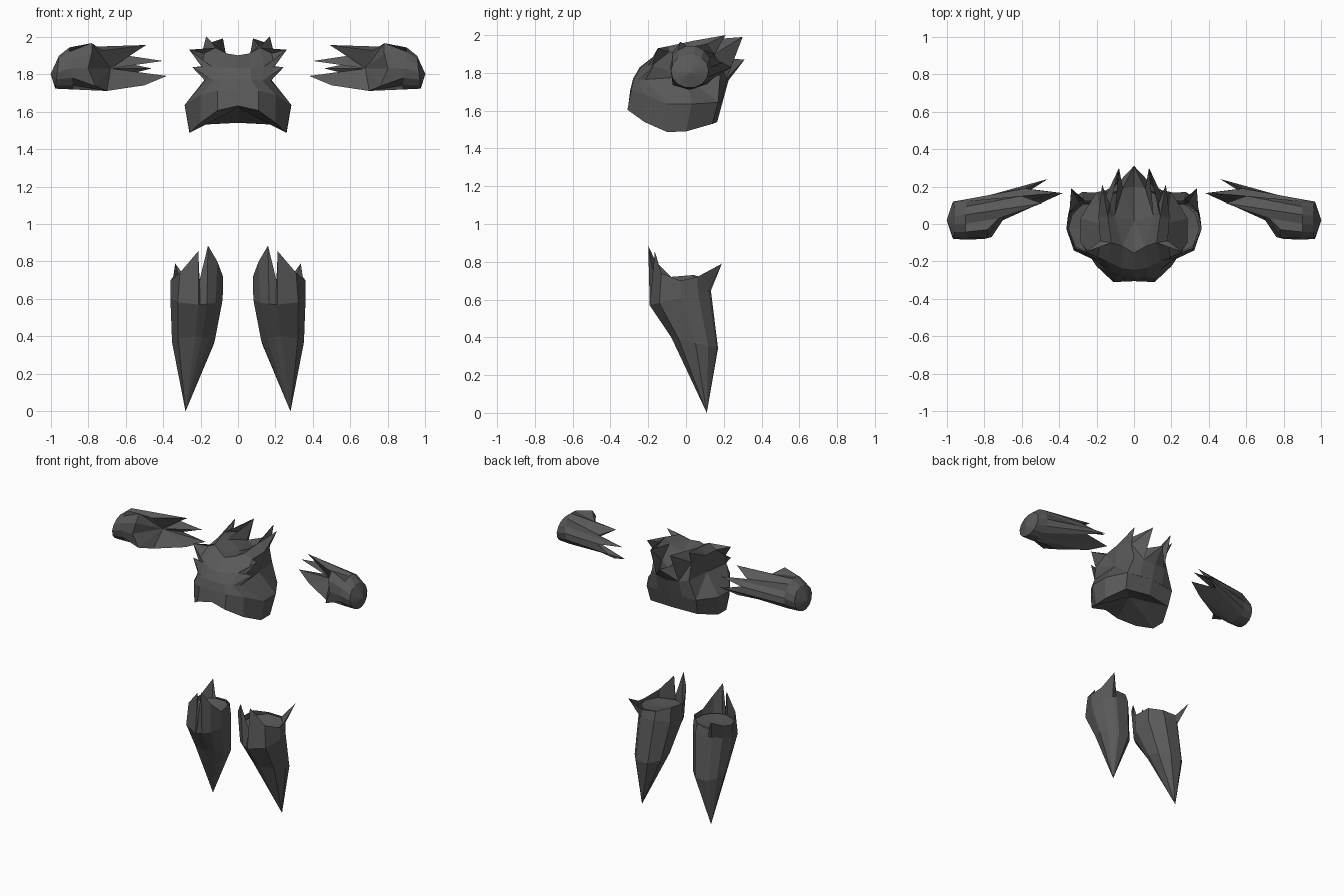
import bpy, bmesh
from math import sin, cos, pi, atan2

if "Cube" in bpy.data.objects:
    bpy.data.objects.remove(bpy.data.objects["Cube"])

dark = bpy.data.materials.new("dark_metal")
dark.diffuse_color = (.1, .1, .1, 1)
dark.use_nodes = True
dark.node_tree.nodes["Principled BSDF"].inputs["Base Color"].default_value = dark.diffuse_color


def build(name, polys):
    """Make a flat-shaded shell from polygons given as point lists."""
    bm = bmesh.new()
    for p in polys:
        bm.faces.new([bm.verts.new(v) for v in p])
    bmesh.ops.remove_doubles(bm, verts=bm.verts, dist=0.0005)
    bmesh.ops.recalc_face_normals(bm, faces=bm.faces)
    me = bpy.data.meshes.new(name)
    bm.to_mesh(me)
    bm.free()
    me.materials.append(dark)
    ob = bpy.data.objects.new(name, me)
    bpy.context.collection.objects.link(ob)


def strip(rows, closed=False):
    """Quads between successive rows of points."""
    out = []
    for a, b in zip(rows, rows[1:]):
        n = len(a)
        for i in range(n if closed else n - 1):
            j = (i + 1) % n
            out.append([a[i], a[j], b[j], b[i]])
    return out


def spike(tip, *base):
    """Triangles from an open chain of points to a tip."""
    return [[a, b, tip] for a, b in zip(base, base[1:])]


def fan(ring, tip):
    return spike(tip, *ring, ring[0])


def flip(polys, s):
    return [[(s * p[0], p[1], p[2]) for p in f] for f in polys]


# chest shell, right half: front panel from hem to neck
front = [
    [(0, -.305, 1.63), (.11, -.31, 1.605), (.2, -.22, 1.54), (.257, -.1, 1.487)],
    [(0, -.295, 1.71), (.11, -.29, 1.71), (.2, -.225, 1.69), (.285, -.1, 1.635)],
    [(0, -.28, 1.77), (.07, -.275, 1.77), (.13, -.25, 1.765), (.176, -.215, 1.765)],
    [(0, -.245, 1.83), (.07, -.235, 1.835), (.14, -.20, 1.84), (.195, -.18, 1.84)],
    [(0, -.155, 1.90), (.06, -.12, 1.91), (.12, -.10, 1.94), (.18, -.09, 1.91)],
]
chest = strip(front)
# band around side and back
hem = [(.257, -.1, 1.487), (.26, 0, 1.49), (.19, .14, 1.53), (0, .165, 1.54)]
band = [(.285, -.1, 1.635), (.285, .03, 1.635), (.2, .17, 1.645), (0, .195, 1.65)]
chest += strip([hem, band])
# back panel
back = [
    [(0, .195, 1.65), (.1, .185, 1.647), (.2, .17, 1.645)],
    [(0, .225, 1.76), (.09, .215, 1.77), (.15, .18, 1.78)],
    [(0, .2, 1.84), (.06, .19, 1.88), (.15, .15, 1.90)],
]
chest += strip(back)
# shoulder straps beside the neck
strap = [
    [(.06, -.12, 1.91), (.12, -.10, 1.94), (.18, -.09, 1.91)],
    [(.105, .04, 1.93), (.14, .04, 1.97), (.19, .04, 1.92)],
    [(.06, .19, 1.88), (.13, .15, 1.94), (.15, .15, 1.90)],
]
chest += strip(strap)
# recessed fills of the neck, the armhole and the underside
chest += spike((0, .02, 1.88), front[4][0], strap[0][0], strap[1][0], back[2][1], back[2][0])
chest += fan([band[0], band[1], band[2], back[1][2], back[2][2], strap[1][2],
              front[4][3], front[3][3], front[2][3]], (.17, 0, 1.78))
chest += spike((0, -.05, 1.62), *front[0], *hem[1:])
# spikes: two flaring at the front of the armhole, the rest behind the neck
chest += spike((.245, -.17, 1.838), front[2][2], front[2][3], front[3][3], front[3][2])
chest += spike((.26, -.15, 1.93), front[3][2], front[3][3], front[4][3], front[4][2])
chest += spike((.17, .21, 2.0), strap[1][0], strap[1][1], strap[1][2], strap[2][2])
chest += spike((.08, .30, 1.99), strap[1][0], back[2][1], back[1][1], back[2][2], strap[1][1])
chest += spike((0, .31, 1.87), back[2][0], back[2][1], back[1][1], back[1][0])
build("chest_armor", chest + flip(chest, -1))

# gauntlet: closed hand end, jagged elbow end with a recessed bowl
jag = [(.80, -.08, 1.83), (.76, -.07, 1.735), (.70, .02, 1.71), (.50, .11, 1.74),
       (.38, .165, 1.79), (.58, .19, 1.80), (.46, .24, 1.83), (.58, .19, 1.855),
       (.40, .165, 1.87), (.60, .15, 1.90), (.49, .11, 1.955), (.72, .03, 1.925),
       (.78, -.03, 1.965), (.78, -.07, 1.91)]


def arm_ring(x, lean, cy, cz, ry, rz):
    out = []
    for i in range(14):
        a = 2 * pi * i / 14
        out.append((x + lean * sin(a), cy - ry * cos(a), cz - rz * sin(a)))
    return out


end = arm_ring(.965, .01, .02, 1.81, .1, .09)
wrist = arm_ring(.89, -.01, .025, 1.83, .108, .115)
gauntlet = strip([end, wrist, jag], closed=True) + fan(end, (1.0, .02, 1.80))
gauntlet += fan(jag, (.68, .10, 1.83))

# greave: pointed shell, crown of uneven spikes at the knee
crown = [(.205, -.165, .70), (.212, -.165, .855), (.31, -.13, .74), (.36, -.03, .70),
         (.345, .06, .72), (.335, .19, .79), (.27, .125, .70), (.17, .11, .71),
         (.095, .04, .73), (.08, -.08, .72), (.11, -.16, .80), (.16, -.2, .885)]


def leg_ring(cx, cy, rx, ry, z, dip):
    out = []
    for p in crown:
        a = atan2((p[1] + .03) / .16, (p[0] - .218) / .14)
        out.append((cx + rx * cos(a), cy + ry * sin(a), z + dip * sin(a)))
    return out


knee = leg_ring(.218, -.025, .143, .168, .61, .04)
calf = leg_ring(.235, .05, .117, .128, .37, -.03)
greave = strip([crown, knee, calf], closed=True) + fan(calf, (.28, .11, 0))
# shallow fill just below the crown
greave += fan(leg_ring(.218, -.025, .132, .14, .69, .01), (.218, -.02, .68))

for side, s in (("right", 1), ("left", -1)):
    build(side + "_gauntlet", flip(gauntlet, s))
    build(side + "_greave", flip(greave, s))
